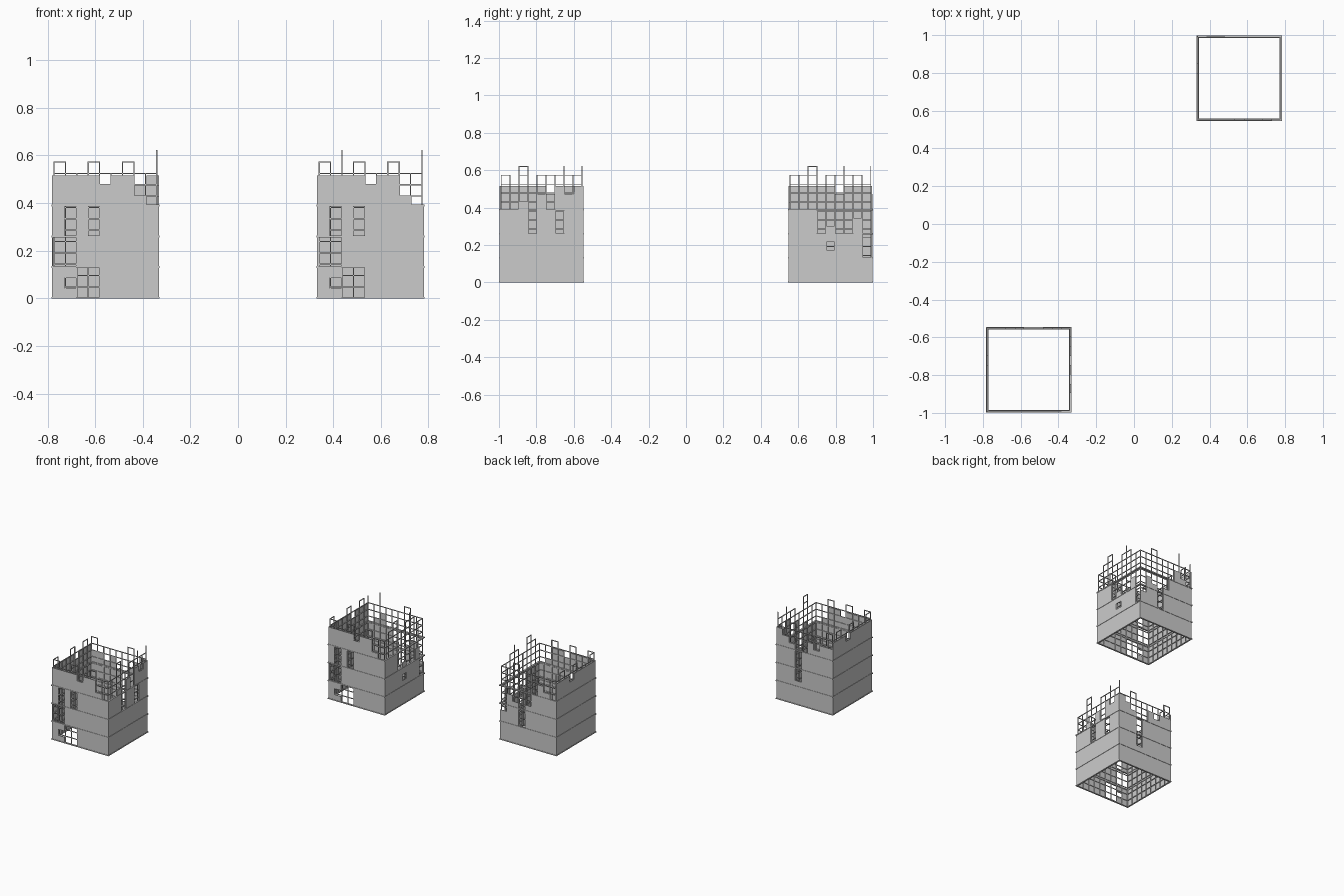
import bpy, bmesh, math
from mathutils import Matrix, Vector

if "Cube" in bpy.data.objects:
    bpy.data.objects.remove(bpy.data.objects["Cube"])

COLS, HALF = 9, 0.222          # panel columns, half width of a tower
PW, PH = 2 * HALF / COLS, 0.043  # panel cell size
BAR = 0.0048                   # rebar thickness
LH = 0.0477                    # rebar spacing


def add_box(bm, lo, hi):
    lo, hi = Vector(lo), Vector(hi)
    size = hi - lo
    m = Matrix.Translation((lo + hi) / 2) @ Matrix.Diagonal((*size, 1))
    bmesh.ops.create_cube(bm, size=1, matrix=m)


def finish(bm, name, mat):
    bm.transform(mat)
    bmesh.ops.recalc_face_normals(bm, faces=bm.faces)
    me = bpy.data.meshes.new(name)
    bm.to_mesh(me)
    bm.free()
    ob = bpy.data.objects.new(name, me)
    bpy.context.collection.objects.link(ob)
    return ob


def panel_wall(name, rows, mat):
    """Concrete skin: '#' cells kept, '.' cells broken away (top row first)."""
    bm = bmesh.new()
    for r, line in enumerate(reversed(rows)):
        for c, ch in enumerate(line):
            if ch != '#':
                continue
            x, z = -HALF + c * PW, r * PH
            bm.faces.new([bm.verts.new((x + a * PW, -HALF, z + b * PH))
                          for a, b in ((0, 0), (1, 0), (1, 1), (0, 1))])
    bmesh.ops.remove_doubles(bm, verts=bm.verts, dist=1e-4)
    bm.transform(mat)
    mat = Matrix()
    ob = finish(bm, name, mat)
    mod = ob.modifiers.new("thickness", 'SOLIDIFY')
    mod.thickness, mod.offset = 0.005, 0


def rebar_wall(name, heights, mat):
    """Square rebar mesh; one hex digit per upright gives its height in cells."""
    bm = bmesh.new()
    h = [int(ch, 16) for ch in heights]
    half = HALF - 0.006
    step = 2 * half / COLS
    y0, y1 = -half - BAR / 2, -half + BAR / 2
    for i, n in enumerate(h):
        x = -half + i * step
        add_box(bm, (x - BAR / 2, y0, 0), (x + BAR / 2, y1, n * LH + BAR / 2))
    for r in range(1, max(h) + 1):
        i = 0
        while i < COLS:
            j = i
            while j < COLS and min(h[j], h[j + 1]) >= r:
                j += 1
            if j > i:
                add_box(bm, (-half + i * step, y0, r * LH - BAR / 2),
                        (-half + j * step, y1, r * LH + BAR / 2))
            i = j + 1
    finish(bm, name, mat)


def ledge(name, z, mat):
    """Thin band around the tower at a floor line."""
    bm = bmesh.new()
    o, t, h = HALF + 0.005, 0.012, 0.004
    z0, z1 = max(z - h, 0), z + h
    add_box(bm, (-o, -o, z0), (o, -o + t, z1))
    add_box(bm, (-o, o - t, z0), (o, o, z1))
    add_box(bm, (-o, -o + t, z0), (-o + t, o - t, z1))
    add_box(bm, (o - t, -o + t, z0), (o, o - t, z1))
    finish(bm, name, mat)


FULL = "#########"
FRONT = ["####.##..", "#######..", "########.",
         "#.#.#####", "#.#.#####", "#.#.#####",
         "..#######", "..#######", "..#######",
         "##..#####", "#...#####", "##..#####"]
LEFT = ["###.#####", FULL] + [FULL] * 10
RIGHT_A = ["......#.#", "....#.###", "..#.#.###",
           "###.##.##", "###.##.##", "###.##.##"] + [FULL] * 6
BACK_A = ["#........", "##...#.##", "###..####",
          "###.#####", "###.#####", "###.#####",
          "###.#####", "###.#####"] + [FULL] * 4
RIGHT_B = [".........", ".........", ".........",
           "###......", "###....#.", "###.#..#.",
           "########.", "####.###.", "########."] + [FULL] * 3
BACK_B = [".........", "......#..", "......##.",
          ".....####", ".#...####", ".##.#####",
          ".##.#####", "###.#####", "###.#####"] + [FULL] * 3

# wall art is read from outside, left to right: front, right, back, left
TOWERS = {
    "near": ((-0.557, -0.772), [(FRONT, "CCBCCBCCBB"), (RIGHT_A, "BBDDBCCDCC"),
                                (BACK_A, "DBCCBBBBCC"), (LEFT, "BCCBCCBBCC")]),
    "far": ((0.557, 0.772), [(FRONT, "CCBCCBCCBB"), (RIGHT_B, "BCDDBCDCBB"),
                             (BACK_B, "BBCCBBBDBC"), (LEFT, "BCCBCCBBCC")]),
}

for tower, ((cx, cy), walls) in TOWERS.items():
    place = Matrix.Translation((cx, cy, 0))
    for k, (rows, heights) in enumerate(walls):
        side = ("front", "right", "back", "left")[k]
        mat = place @ Matrix.Rotation(k * math.pi / 2, 4, 'Z')
        panel_wall(f"{tower}_{side}_concrete", rows, mat)
        rebar_wall(f"{tower}_{side}_rebar", heights, mat)
    for n in range(4):
        ledge(f"{tower}_ledge_{n}", n * 3 * PH + 0.002, place)
